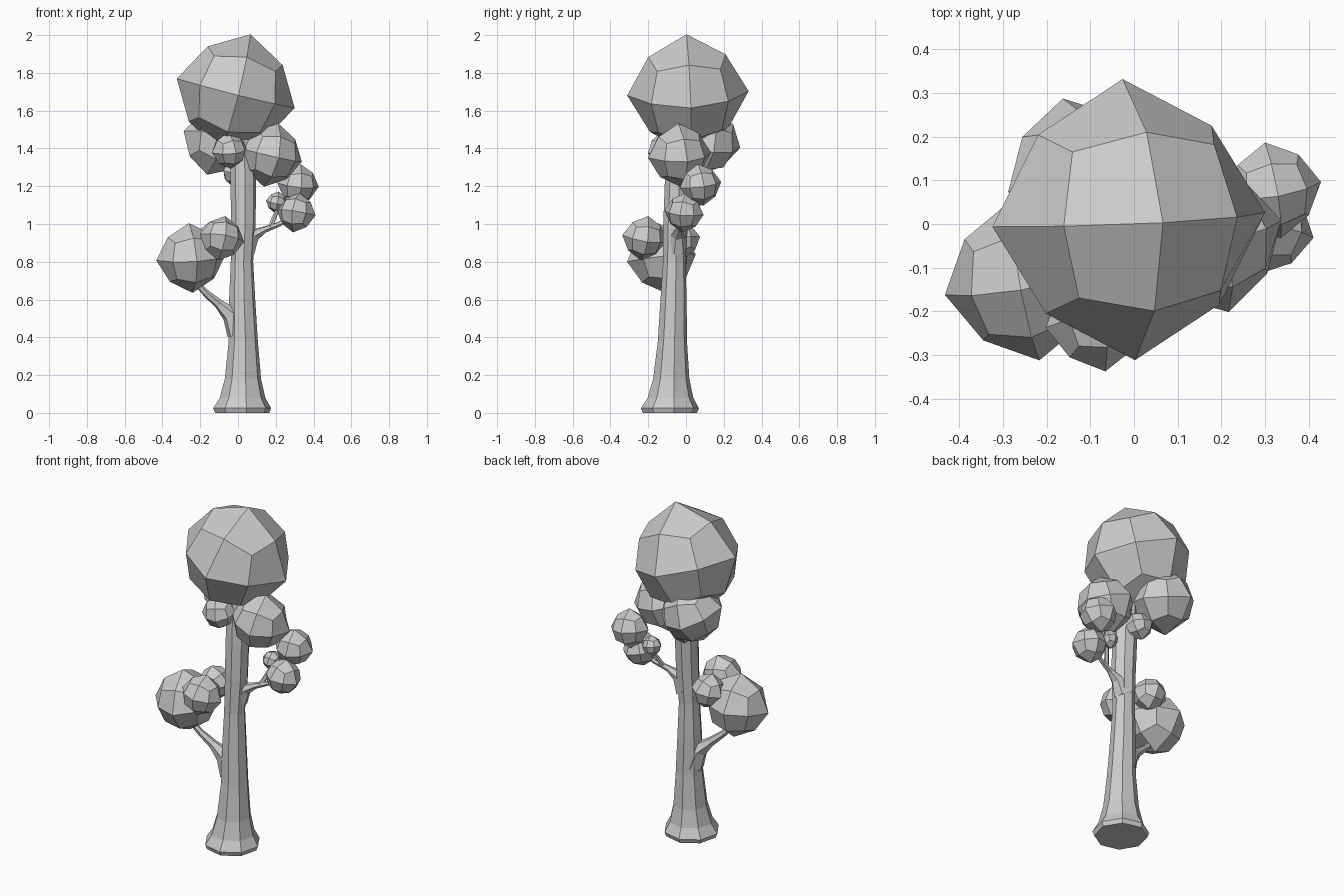
import bpy, bmesh, math
from mathutils import Vector, Euler

if "Cube" in bpy.data.objects:
    bpy.data.objects.remove(bpy.data.objects["Cube"])


def add_object(name, bm):
    bmesh.ops.recalc_face_normals(bm, faces=bm.faces)
    me = bpy.data.meshes.new(name)
    bm.to_mesh(me)
    bm.free()
    ob = bpy.data.objects.new(name, me)
    bpy.context.collection.objects.link(ob)
    return ob


def leaf_ball(name, centre, r, rot):
    # 24-quad ball whose six face centres stand out slightly
    bm = bmesh.new()
    bmesh.ops.create_cube(bm, size=2)
    bmesh.ops.subdivide_edges(bm, edges=bm.edges[:], cuts=1, use_grid_fill=True)
    for v in bm.verts:
        axial = sum(abs(c) > 0.5 for c in v.co) == 1
        v.co = v.co.normalized() * r * (1.0 if axial else 0.9)
    ob = add_object(name, bm)
    ob.location = centre
    ob.rotation_euler = Euler([math.radians(a) for a in rot])


def tube(name, points, sides, upright=False):
    # points are (x, y, z, radius); rings are joined and capped
    bm = bmesh.new()
    rings = []
    for i, p in enumerate(points):
        a = Vector(points[max(i - 1, 0)][:3])
        b = Vector(points[min(i + 1, len(points) - 1)][:3])
        d = Vector((0, 0, 1)) if upright else (b - a).normalized()
        u = Vector((1, 0, 0)) if upright else d.cross(Vector((0, 0, 1))).normalized()
        w = d.cross(u)
        ring = []
        for k in range(sides):
            t = 2 * math.pi * k / sides + 0.15
            ring.append(bm.verts.new(Vector(p[:3]) + p[3] * (u * math.cos(t) + w * math.sin(t))))
        rings.append(ring)
    for lo, hi in zip(rings, rings[1:]):
        for k in range(sides):
            n = (k + 1) % sides
            bm.faces.new((lo[k], lo[n], hi[n], hi[k]))
    bm.faces.new(rings[0])
    bm.faces.new(rings[-1])
    return add_object(name, bm)


# Flared trunk
tube("trunk", [
    (0.022, -0.085, 0.00, 0.145), (0.022, -0.085, 0.025, 0.155),
    (0.024, -0.082, 0.08, 0.122), (0.026, -0.078, 0.18, 0.097),
    (0.028, -0.072, 0.38, 0.078), (0.022, -0.066, 0.60, 0.070),
    (0.021, -0.062, 0.80, 0.060), (0.028, -0.055, 1.00, 0.066),
    (0.028, -0.045, 1.22, 0.068), (0.020, -0.030, 1.50, 0.060),
], 8, upright=True)

# Branches
tube("left_branch", [
    (0.00, -0.07, 0.42, 0.060), (-0.035, -0.075, 0.52, 0.050),
    (-0.10, -0.09, 0.575, 0.026), (-0.17, -0.11, 0.635, 0.019),
    (-0.25, -0.13, 0.72, 0.015),
], 6)
tube("right_branch", [
    (0.04, -0.05, 0.86, 0.052), (0.08, -0.045, 0.94, 0.036),
    (0.14, -0.035, 0.97, 0.018), (0.22, -0.015, 1.00, 0.013),
    (0.31, 0.00, 1.06, 0.012),
], 6)
tube("right_twig", [
    (0.17, -0.03, 0.98, 0.014), (0.21, 0.02, 1.08, 0.011), (0.30, 0.07, 1.18, 0.010),
], 6)

# Foliage: centre, radius, tilt in degrees
leaves = {
    "crown_leaves": ((-0.012, 0.01, 1.692), 0.322, (2, 14, 3)),
    "crown_right_leaves": ((0.175, -0.035, 1.365), 0.172, (5, 12, 15)),
    "crown_front_leaves": ((-0.045, -0.11, 1.39), 0.100, (10, -8, 20)),
    "crown_back_leaves": ((-0.115, 0.11, 1.435), 0.186, (-10, 18, 12)),
    "trunk_back_leaves": ((-0.005, 0.03, 1.275), 0.085, (12, 5, 30)),
    "right_upper_leaves": ((0.318, 0.077, 1.207), 0.112, (8, 5, 10)),
    "right_lower_leaves": ((0.308, -0.01, 1.06), 0.106, (-6, 8, -12)),
    "right_small_leaves": ((0.205, 0.03, 1.115), 0.058, (10, 10, 5)),
    "left_large_leaves": ((-0.25, -0.13, 0.82), 0.186, (6, -4, 10)),
    "left_front_leaves": ((-0.085, -0.22, 0.925), 0.120, (-8, 10, 8)),
    "left_back_leaves": ((-0.13, -0.025, 0.915), 0.102, (10, -8, -10)),
}
for name, (centre, r, rot) in leaves.items():
    leaf_ball(name, centre, r, rot)
